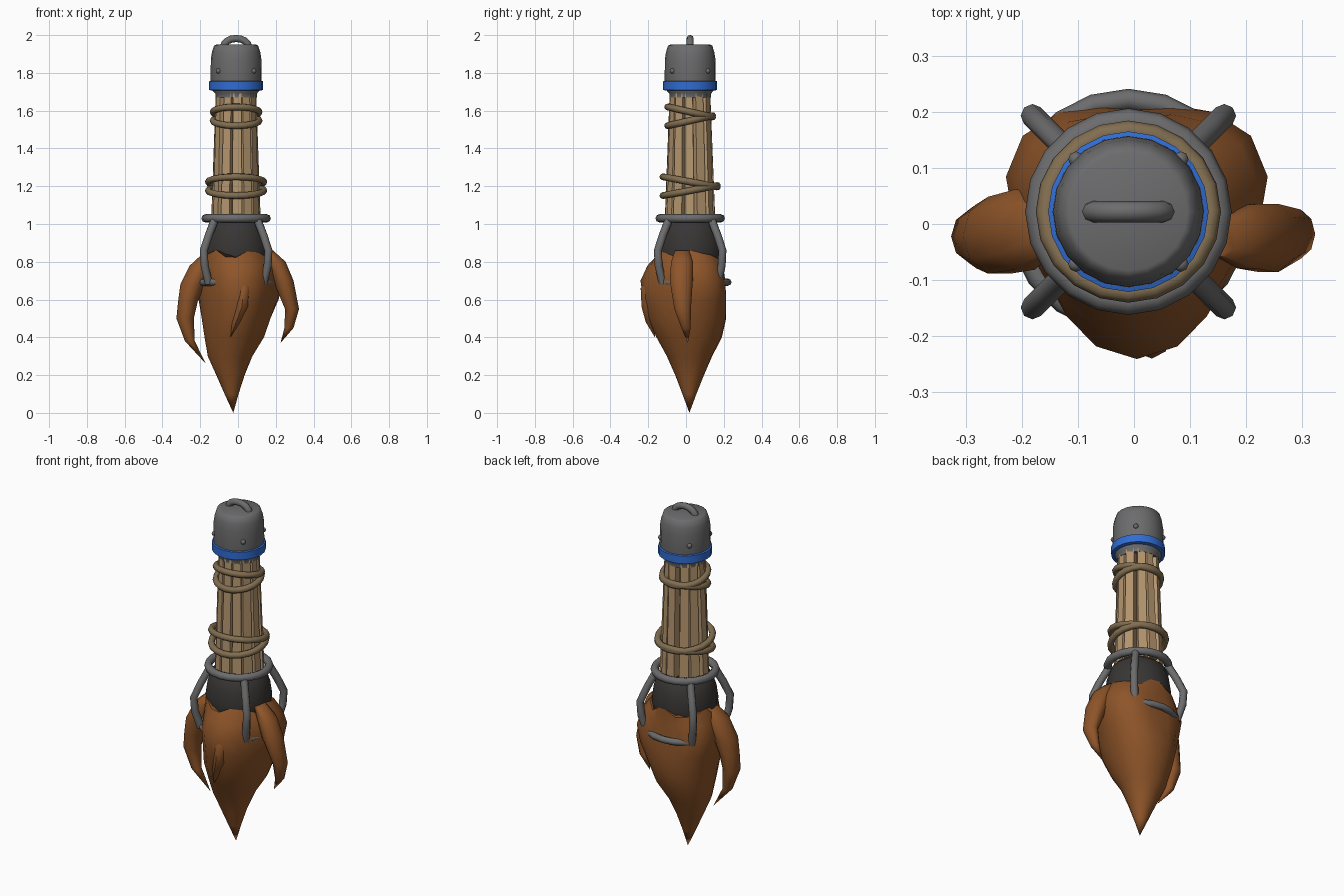
import bpy, bmesh, random
from math import sin, cos, pi, radians

if "Cube" in bpy.data.objects:
    bpy.data.objects.remove(bpy.data.objects["Cube"])

random.seed(4)
CX, CY = -0.01, 0.022   # axis of the handle


def material(name, rgb):
    m = bpy.data.materials.new(name)
    m.diffuse_color = (*rgb, 1)
    m.use_nodes = True
    m.node_tree.nodes["Principled BSDF"].inputs["Base Color"].default_value = m.diffuse_color
    return m


METAL = material("metal", (0.15, 0.15, 0.155))
WOOD = material("wood", (0.47, 0.31, 0.16))
ROPE = material("rope", (0.22, 0.155, 0.08))
BLUE = material("blue", (0.03, 0.15, 0.65))
FLAME = material("flame", (0.27, 0.09, 0.022))
CHAR = material("char", (0.04, 0.037, 0.035))


def finish(ob, mat, angle=40):
    ob.data.materials.append(mat)
    bpy.ops.object.select_all(action='DESELECT')
    ob.select_set(True)
    bpy.context.view_layer.objects.active = ob
    bpy.ops.object.shade_smooth_by_angle(angle=radians(angle))
    return ob


def loft(name, rows, sides, mat, wave=None, angle=40, phase=0.0):
    """Skin horizontal ellipses (x, y, z, rx, ry); wave(row, angle) -> (scale, dz)."""
    bm = bmesh.new()
    rings = []
    for i, (x, y, z, rx, ry) in enumerate(rows):
        ring = []
        for k in range(sides):
            a = phase + 2 * pi * k / sides
            s, dz = wave(i, a) if wave else (1, 0)
            ring.append(bm.verts.new((x + rx * s * cos(a), y + ry * s * sin(a), z + dz)))
        rings.append(ring)
    for lo, hi in zip(rings, rings[1:]):
        for k in range(sides):
            j = (k + 1) % sides
            bm.faces.new((lo[k], lo[j], hi[j], hi[k]))
    bm.faces.new(rings[0])
    bm.faces.new(rings[-1])
    bmesh.ops.remove_doubles(bm, verts=bm.verts, dist=0.0005)
    bmesh.ops.recalc_face_normals(bm, faces=bm.faces)
    me = bpy.data.meshes.new(name)
    bm.to_mesh(me)
    bm.free()
    ob = bpy.data.objects.new(name, me)
    bpy.context.collection.objects.link(ob)
    return finish(ob, mat, angle)


def lathe(name, profile, sides, mat, angle=40):
    return loft(name, [(CX, CY, z, r, r) for r, z in profile], sides, mat, angle=angle)


def ring(name, z, major, minor, mat, tilt=0.0):
    bpy.ops.mesh.primitive_torus_add(major_radius=major, minor_radius=minor, major_segments=20,
                                     minor_segments=8, location=(CX, CY, z), rotation=(tilt, 0, 0))
    ob = bpy.context.object
    ob.name = name
    return finish(ob, mat, 60)


def tube(name, points, radius, mat):
    cu = bpy.data.curves.new(name, 'CURVE')
    cu.dimensions = '3D'
    cu.bevel_depth = radius
    cu.bevel_resolution = 2
    cu.use_fill_caps = True
    sp = cu.splines.new('POLY')
    sp.points.add(len(points) - 1)
    for p, co in zip(sp.points, points):
        p.co = (*co, 1)
    ob = bpy.data.objects.new(name, cu)
    bpy.context.collection.objects.link(ob)
    bpy.ops.object.select_all(action='DESELECT')
    ob.select_set(True)
    bpy.context.view_layer.objects.active = ob
    bpy.ops.object.convert(target='MESH')
    return finish(bpy.context.object, mat, 60)


# Metal end cap with blue band, hanging loop and rivets
lathe("end_cap", [(0.11, 1.67), (0.11, 1.69), (0.128, 1.71), (0.135, 1.76), (0.134, 1.87),
                  (0.128, 1.91), (0.117, 1.944), (0.105, 1.95)], 20, METAL, 75)
lathe("blue_band", [(0.13, 1.706), (0.143, 1.71), (0.143, 1.755), (0.13, 1.76)], 20, BLUE, 60)
tube("hanging_loop", [(CX + 0.066 * cos(a), CY, 1.938 + 0.044 * sin(a))
                      for a in [pi * k / 8 for k in range(9)]], 0.019, METAL)
for k in range(4):
    a = pi / 4 + k * pi / 2
    bpy.ops.mesh.primitive_uv_sphere_add(segments=8, ring_count=6, radius=0.014,
                                         location=(CX + 0.132 * cos(a), CY + 0.132 * sin(a), 1.81))
    bpy.context.object.name = f"rivet_{k}"
    finish(bpy.context.object, METAL, 60)

# Bundle of tapering square sticks forming the handle, around a central stick
for k in range(12):
    a = 2 * pi * (k + random.uniform(-0.1, 0.1)) / 12
    b = a + random.uniform(-0.07, 0.07)
    w = random.uniform(0.033, 0.037)
    r = random.uniform(0.100, 0.109)
    loft(f"stick_{k}", [(CX + r * cos(a), CY + r * sin(a), 1.02, w, w),
                        (CX + 0.086 * cos(b), CY + 0.086 * sin(b), 1.69, w * 0.85, w * 0.85)],
         4, WOOD, angle=25, phase=a + pi / 4)
lathe("core_stick", [(0.07, 1.02), (0.06, 1.69)], 8, WOOD)

# Rope wraps: pairs of rings tilted towards each other at the back
for label, z, r in (("upper", 1.57, 0.122), ("lower", 1.20, 0.147)):
    for s in (1, -1):
        ring(f"{label}_rope_{'top' if s > 0 else 'bottom'}", z + s * 0.023, r, 0.018, ROPE, -s * 0.027 / r)

# Cage: collar, four bowed prongs and a lower hoop
ring("cage_collar", 1.03, 0.162, 0.022, METAL)
ring("cage_hoop", 0.692, 0.2, 0.019, METAL)
for k in range(4):
    a = pi / 4 + k * pi / 2
    tube(f"cage_prong_{k}", [(CX + r * cos(a), CY + r * sin(a), z) for r, z in
                             ((0.158, 1.025), (0.205, 0.94), (0.242, 0.86), (0.236, 0.78), (0.205, 0.685))],
         0.021, METAL)

# Charred head between the handle and the flame
lathe("charred_head", [(0.11, 1.03), (0.145, 1.0), (0.166, 0.94), (0.176, 0.87),
                       (0.172, 0.79), (0.12, 0.70)], 20, CHAR)

# Flame body: drooping teardrop with three lobes and a ragged upper rim
LOBES = (0.02, 0.08, 0.12, 0.09, 0.05, 0.03, 0.02, 0, 0, 0)


def flame_wave(i, a):
    dz = 0.02 * sin(5 * a + 0.6) + 0.01 * cos(9 * a) if i == 0 else 0
    back_corners = LOBES[i] * 0.5 * max(0, sin(a)) * abs(cos(a))
    return 1 + LOBES[i] * sin(3 * a) + back_corners, dz


loft("flame_body", [
    (CX, CY, 0.84, 0.18, 0.18), (0.005, 0.012, 0.78, 0.208, 0.2), (0.005, 0.008, 0.70, 0.22, 0.222),
    (0.003, 0.012, 0.60, 0.205, 0.22), (-0.01, 0.015, 0.50, 0.182, 0.208), (-0.02, 0.022, 0.40, 0.157, 0.173),
    (-0.042, 0.021, 0.30, 0.118, 0.12), (-0.04, 0.019, 0.20, 0.075, 0.076),
    (-0.034, 0.018, 0.10, 0.037, 0.037), (-0.025, 0.018, 0.0, 0, 0)], 20, FLAME, flame_wave, 50)

# Flame tongues curling down around the body
loft("left_tongue", [
    (-0.15, 0.0, 0.84, 0.04, 0.05), (-0.195, -0.01, 0.78, 0.06, 0.075), (-0.24, -0.02, 0.68, 0.065, 0.072),
    (-0.265, -0.022, 0.59, 0.052, 0.06), (-0.28, -0.022, 0.50, 0.046, 0.05),
    (-0.255, -0.02, 0.38, 0.026, 0.03), (-0.17, -0.01, 0.26, 0, 0)], 10, FLAME, angle=50)
loft("right_tongue", [
    (0.155, -0.02, 0.86, 0.03, 0.04), (0.2, -0.022, 0.80, 0.052, 0.06), (0.24, -0.025, 0.70, 0.054, 0.064),
    (0.286, -0.018, 0.55, 0.037, 0.046), (0.27, 0.0, 0.45, 0.024, 0.026),
    (0.225, 0.01, 0.37, 0, 0)], 10, FLAME, angle=50)
loft("front_tongue", [
    (0.03, -0.16, 0.74, 0.03, 0.03), (0.032, -0.195, 0.66, 0.035, 0.045), (0.02, -0.197, 0.56, 0.034, 0.038),
    (-0.01, -0.185, 0.48, 0.022, 0.028), (-0.04, -0.165, 0.40, 0, 0)], 8, FLAME, angle=50)
